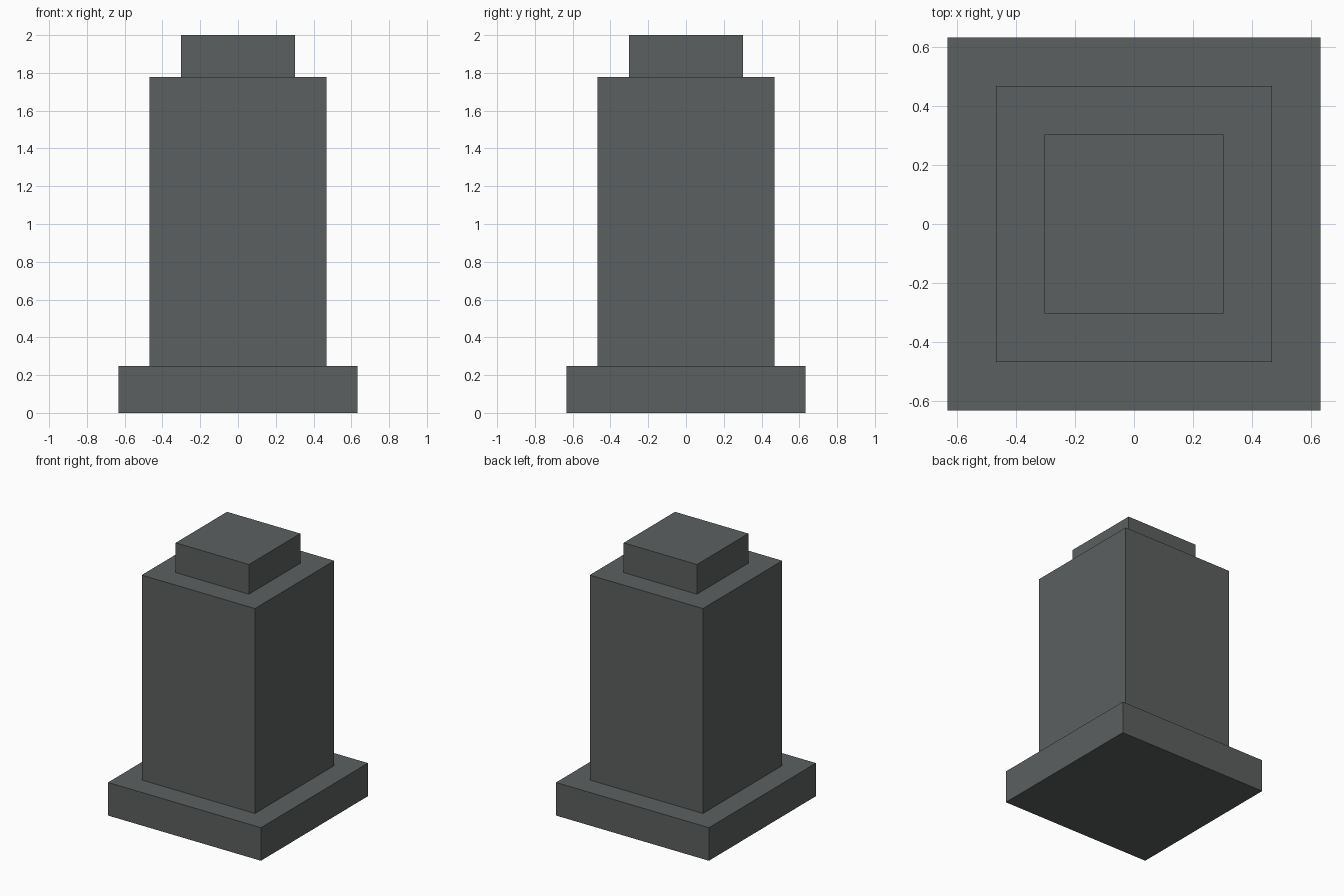
import bpy, bmesh

if "Cube" in bpy.data.objects:
    bpy.data.objects.remove(bpy.data.objects["Cube"])

# dark grey stone colour
stone = bpy.data.materials.new("dark_grey_stone")
stone.diffuse_color = (0.107, 0.117, 0.117, 1)
stone.use_nodes = True
stone.node_tree.nodes["Principled BSDF"].inputs["Base Color"].default_value = stone.diffuse_color

# stepped profile: (half width, height), from plinth to shaft to cap
profile = [(0.632, 0), (0.632, 0.247), (0.468, 0.247),
           (0.468, 1.778), (0.303, 1.778), (0.303, 2.0)]

# sweep the profile around a square plan as one closed solid
bm = bmesh.new()
rings = [[bm.verts.new((sx * w, sy * w, z))
          for sx, sy in ((-1, -1), (1, -1), (1, 1), (-1, 1))]
         for w, z in profile]
for low, high in zip(rings, rings[1:]):
    for i in range(4):
        j = (i + 1) % 4
        bm.faces.new((low[i], low[j], high[j], high[i]))
bm.faces.new(rings[0][::-1])
bm.faces.new(rings[-1])
bmesh.ops.recalc_face_normals(bm, faces=bm.faces)

mesh = bpy.data.meshes.new("stepped_pillar")
bm.to_mesh(mesh)
bm.free()
mesh.materials.append(stone)
bpy.context.collection.objects.link(bpy.data.objects.new("stepped_pillar", mesh))
